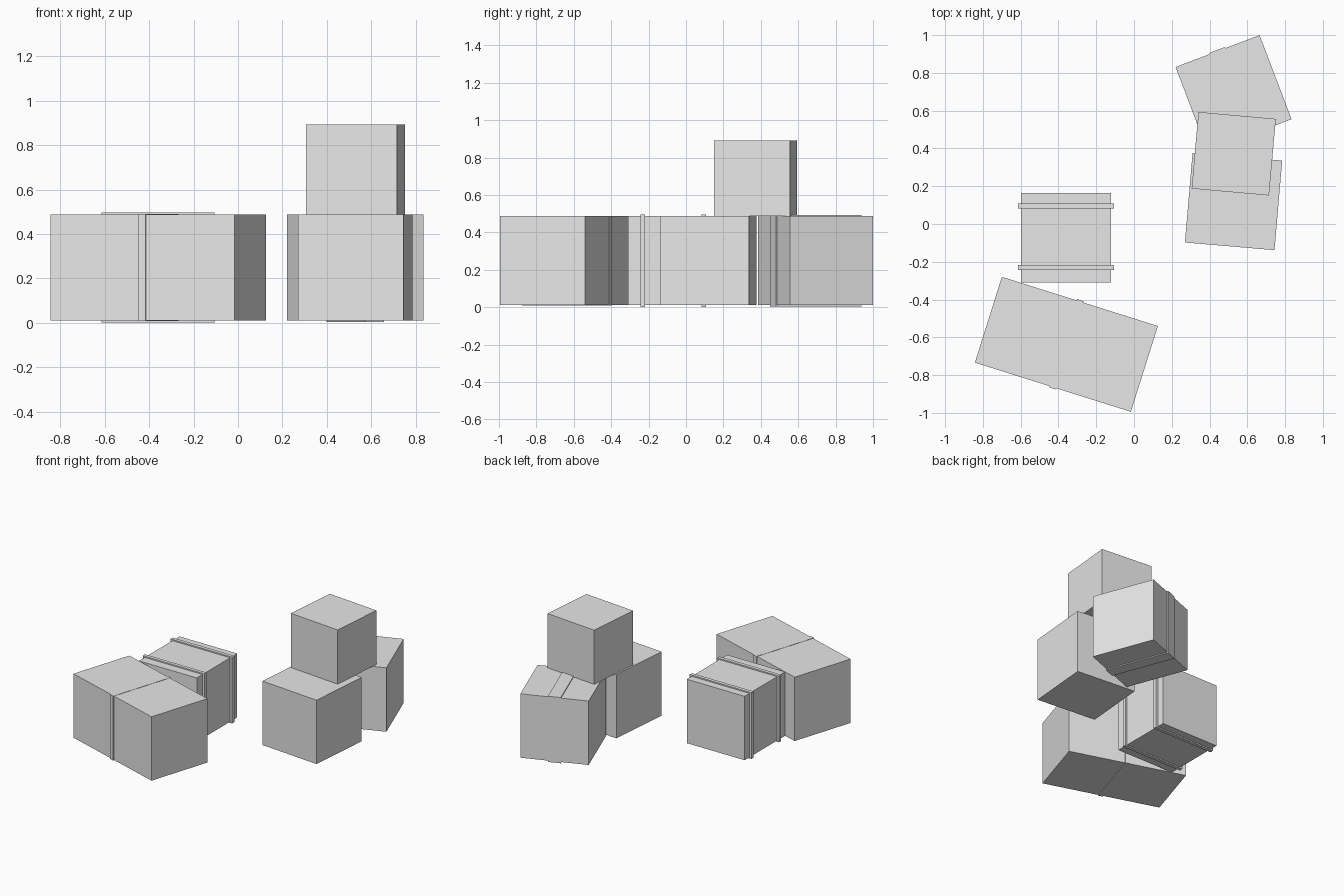
import bpy
from math import radians
from mathutils import Matrix, Vector

cube = bpy.data.objects.get("Cube")
if cube:
    bpy.data.objects.remove(cube, do_unlink=True)

# One plain grey for every part
grey = bpy.data.materials.new("plain_grey")
grey.use_nodes = True
colour = (0.8, 0.8, 0.8, 1)
grey.diffuse_color = colour
grey.node_tree.nodes["Principled BSDF"].inputs["Base Color"].default_value = colour


def block(name, centre, size, angle):
    """Box with the given centre and size, turned about z."""
    bpy.ops.mesh.primitive_cube_add(size=1)
    obj = bpy.context.object
    obj.name = name
    obj.data.transform(Matrix.Diagonal((*size, 1)))
    obj.location = centre
    obj.rotation_euler.z = radians(angle)
    obj.data.materials.append(grey)
    return obj


def band(name, centre, size, angle, axis, offset, width, side, top):
    """Flat band wrapped round a box, across the given local axis."""
    grown = [size[0] + 2 * side, size[1] + 2 * side, size[2] + 2 * top]
    grown[axis] = width
    shift = Vector((0, 0, 0))
    shift[axis] = offset
    shift.rotate(Matrix.Rotation(radians(angle), 3, 'Z'))
    block(name, Vector(centre) + shift, grown, angle)


MID = 0.249
SIDE = 0.476

# Long box with one thin band round its middle
long_box = ((-0.358, -0.637, MID), (0.866, SIDE, SIDE), -17.5)
block("long_box", *long_box)
band("long_box_band", *long_box, axis=0, offset=0, width=0.035, side=0.007, top=0.002)

# Strapped box with two narrow raised straps
strapped_box = ((-0.36, -0.073, MID), (SIDE, SIDE, SIDE), 0)
block("strapped_box", *strapped_box)
for label, offset in (("front", -0.158), ("back", 0.168)):
    band(label + "_strap", *strapped_box, axis=1, offset=offset,
         width=0.026, side=0.016, top=0.009)

# Taped box at the back with one wide tape
taped_box = ((0.527, 0.693, MID), (SIDE, SIDE, SIDE), 20.8)
block("taped_box", *taped_box)
band("wide_tape", *taped_box, axis=0, offset=0, width=0.09, side=0.006, top=0.007)

# Plain box and the smaller box stacked on top
block("plain_box", (0.527, 0.119, MID), (SIDE, SIDE, SIDE), -4.9)
block("stacked_box", (0.528, 0.372, 0.69), (0.411, 0.407, 0.404), -5.1)
